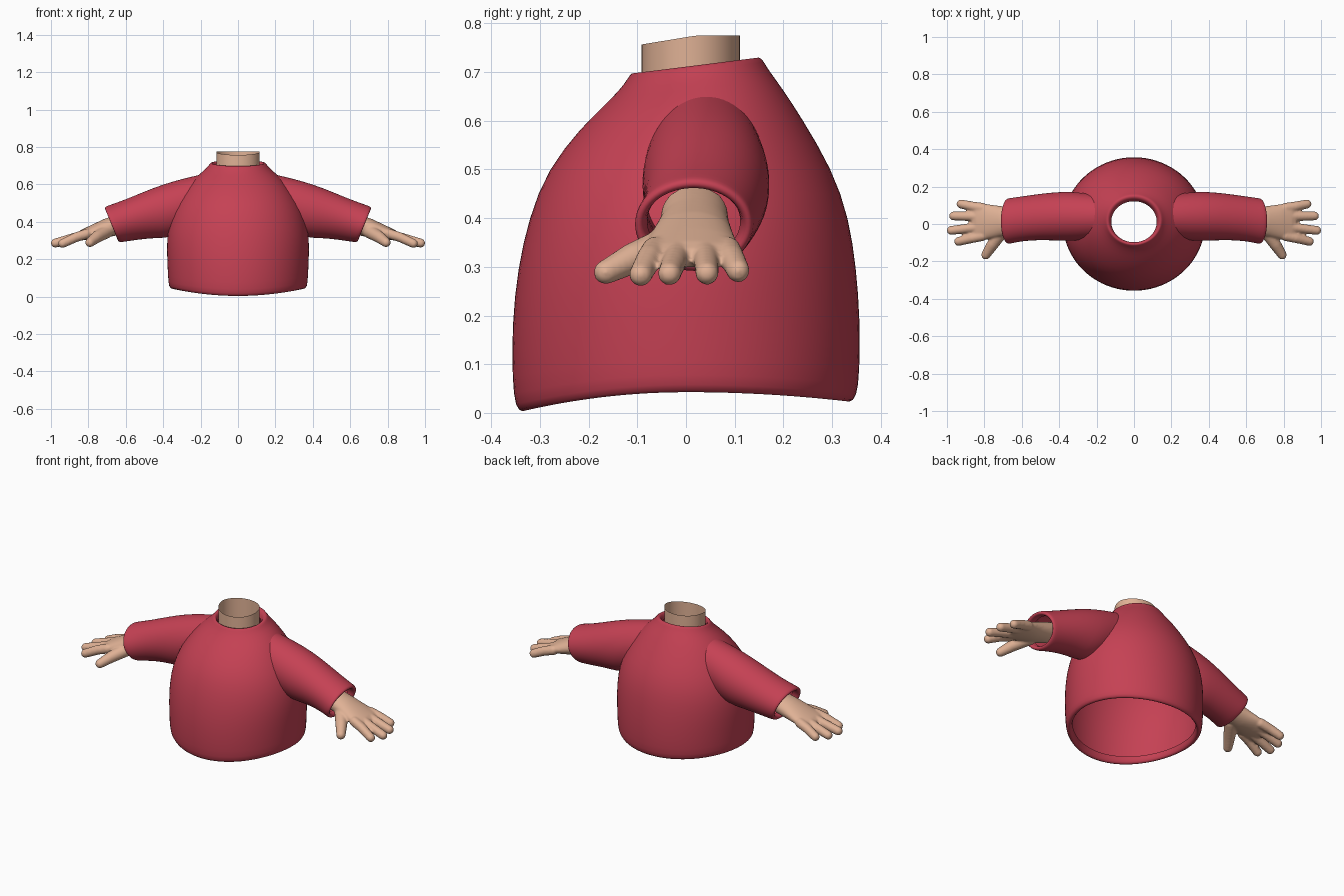
import bpy, bmesh, math
from mathutils import Vector, Matrix

if "Cube" in bpy.data.objects:
    bpy.data.objects.remove(bpy.data.objects["Cube"])


def material(name, rgb):
    m = bpy.data.materials.new(name)
    m.diffuse_color = (*rgb, 1)
    m.use_nodes = True
    m.node_tree.nodes["Principled BSDF"].inputs["Base Color"].default_value = m.diffuse_color
    return m


RED = material("sweater_red", (0.56, 0.053, 0.088))
SKIN = material("skin", (0.74, 0.44, 0.30))


def finish(bm, name, mat):
    bmesh.ops.recalc_face_normals(bm, faces=bm.faces)
    for f in bm.faces:
        f.smooth = True
    me = bpy.data.meshes.new(name)
    bm.to_mesh(me)
    bm.free()
    me.materials.append(mat)
    ob = bpy.data.objects.new(name, me)
    bpy.context.collection.objects.link(ob)
    return ob


def loft(bm, rings, caps=False):
    """Skin a list of equally long point loops."""
    loops = [[bm.verts.new(p) for p in r] for r in rings]
    n = len(loops[0])
    for a, b in zip(loops, loops[1:]):
        for i in range(n):
            j = (i + 1) % n
            bm.faces.new((a[i], a[j], b[j], b[i]))
    if caps:
        bm.faces.new(loops[0])
        bm.faces.new(loops[-1])


def angles(n):
    return [2 * math.pi * i / n for i in range(n)]


def subdivide(ob, levels=1):
    s = ob.modifiers.new("subdivide", 'SUBSURF')
    s.levels = s.render_levels = levels


def mirror(ob):
    ob.modifiers.new("mirror", 'MIRROR').use_mirror_merge = False


# Sweater body: z, half width, half depth, centre y; folded hem and collar
BODY = [(.075, .335, .320, 0), (.045, .340, .324, 0), (.040, .356, .337, 0),
        (.052, .371, .352, 0), (.10, .375, .358, 0), (.20, .380, .359, 0),
        (.30, .382, .349, .002), (.40, .369, .330, .006), (.50, .331, .294, .008),
        (.60, .262, .226, .010), (.65, .216, .186, .013), (.688, .170, .153, .018),
        (.708, .154, .140, .020), (.720, .146, .132, .020), (.716, .130, .117, .016),
        (.685, .122, .110, .012)]


def body_point(z, rx, ry, cy, a):
    x, y = rx * math.cos(a), cy + ry * math.sin(a)
    s = y / 0.345
    hem = max(0, 1 - z / 0.32) * 1.14          # hem dips at front and back
    collar = min(1, max(0, (z - 0.55) / 0.12))  # collar tilts forward
    dz = -hem * s * s * (0.042 if s < 0 else 0.021) + collar * 0.125 * (y - 0.05)
    return (x, y, z + dz)


bm = bmesh.new()
loft(bm, [[body_point(*r, a) for a in angles(40)] for r in BODY])
subdivide(finish(bm, "sweater_body", RED))

# Sleeves: top x, top z, bottom x, bottom z, front y, back y
SLEEVE = [(.19, .655, .345, .325, -.085, .165), (.29, .632, .39, .312, -.092, .174),
          (.40, .601, .46, .312, -.088, .170), (.50, .562, .53, .304, -.086, .160),
          (.61, .516, .59, .296, -.092, .148), (.685, .490, .622, .290, -.104, .140),
          (.708, .482, .636, .292, -.107, .138), (.714, .472, .644, .300, -.100, .131),
          (.706, .458, .642, .313, -.086, .117), (.665, .470, .61, .318, -.080, .112)]


def sleeve_ring(tx, tz, bx, bz, y0, y1):
    top, bot = Vector((tx, 0, tz)), Vector((bx, 0, bz))
    mid, half = (top + bot) / 2, (top - bot) / 2
    return [mid + half * math.sin(a)
            + Vector((0, (y0 + y1) / 2 + (y1 - y0) / 2 * math.cos(a), 0))
            for a in angles(32)]


bm = bmesh.new()
loft(bm, [sleeve_ring(*s) for s in SLEEVE])
sleeves = finish(bm, "sleeves", RED)
mirror(sleeves)
subdivide(sleeves)

# Neck: open tube with a slightly lower front edge
bm = bmesh.new()
neck = []
for z in (.655, .70, .775):
    ring = []
    for a in angles(48):
        y = 0.01 + 0.101 * math.sin(a)
        dip = 0.018 * max(0, (0.02 - y) / 0.11) if z > .75 else 0
        ring.append((0.116 * math.cos(a), y, z - dip))
    neck.append(ring)
loft(bm, neck)
finish(bm, "neck", SKIN)


def limb(bm, points):
    """Rounded tapering tube through (x, y, z, radius) points."""
    for p in points:
        bmesh.ops.create_uvsphere(bm, u_segments=20, v_segments=12, radius=p[3],
                                  matrix=Matrix.Translation(p[:3]))
    for p, q in zip(points, points[1:]):
        a, b = Vector(p[:3]), Vector(q[:3])
        turn = (b - a).to_track_quat('Z', 'Y').to_matrix().to_4x4()
        bmesh.ops.create_cone(bm, cap_ends=True, segments=20, radius1=p[3],
                              radius2=q[3], depth=(b - a).length,
                              matrix=Matrix.Translation((a + b) / 2) @ turn)


# Hands: wrist and palm (x, z, half thickness, front y, back y)
PALM = [(.57, .412, .056, -.050, .085), (.64, .385, .057, -.055, .089),
        (.72, .363, .050, -.070, .097), (.79, .343, .037, -.082, .107),
        (.845, .326, .027, -.088, .112), (.868, .318, .018, -.076, .100)]
bm = bmesh.new()
loft(bm, [[(x, (y0 + y1) / 2 + (y1 - y0) / 2 * math.cos(a), z + t * math.sin(a))
           for a in angles(32)] for x, z, t, y0, y1 in PALM], caps=True)
# Fingers: root y, tip x, tip y, tip z
for ry, tx, ty, tz in [(-.064, .938, -.093, .284), (-.012, .977, -.034, .286),
                       (.040, .965, .043, .287), (.086, .925, .107, .292)]:
    limb(bm, [(.81, ry, .335, .027), (.865, ry + (ty - ry) * .4, .318, .026),
              (tx, ty, tz, .024)])
# Thumb
limb(bm, [(.70, -.03, .35, .037), (.755, -.108, .318, .032), (.792, -.165, .289, .025)])
hands = finish(bm, "hands", SKIN)
mirror(hands)
r = hands.modifiers.new("merge", 'REMESH')
r.mode, r.voxel_size, r.use_smooth_shade = 'VOXEL', 0.006, True
s = hands.modifiers.new("soften", 'SMOOTH')
s.factor, s.iterations = 0.5, 5
